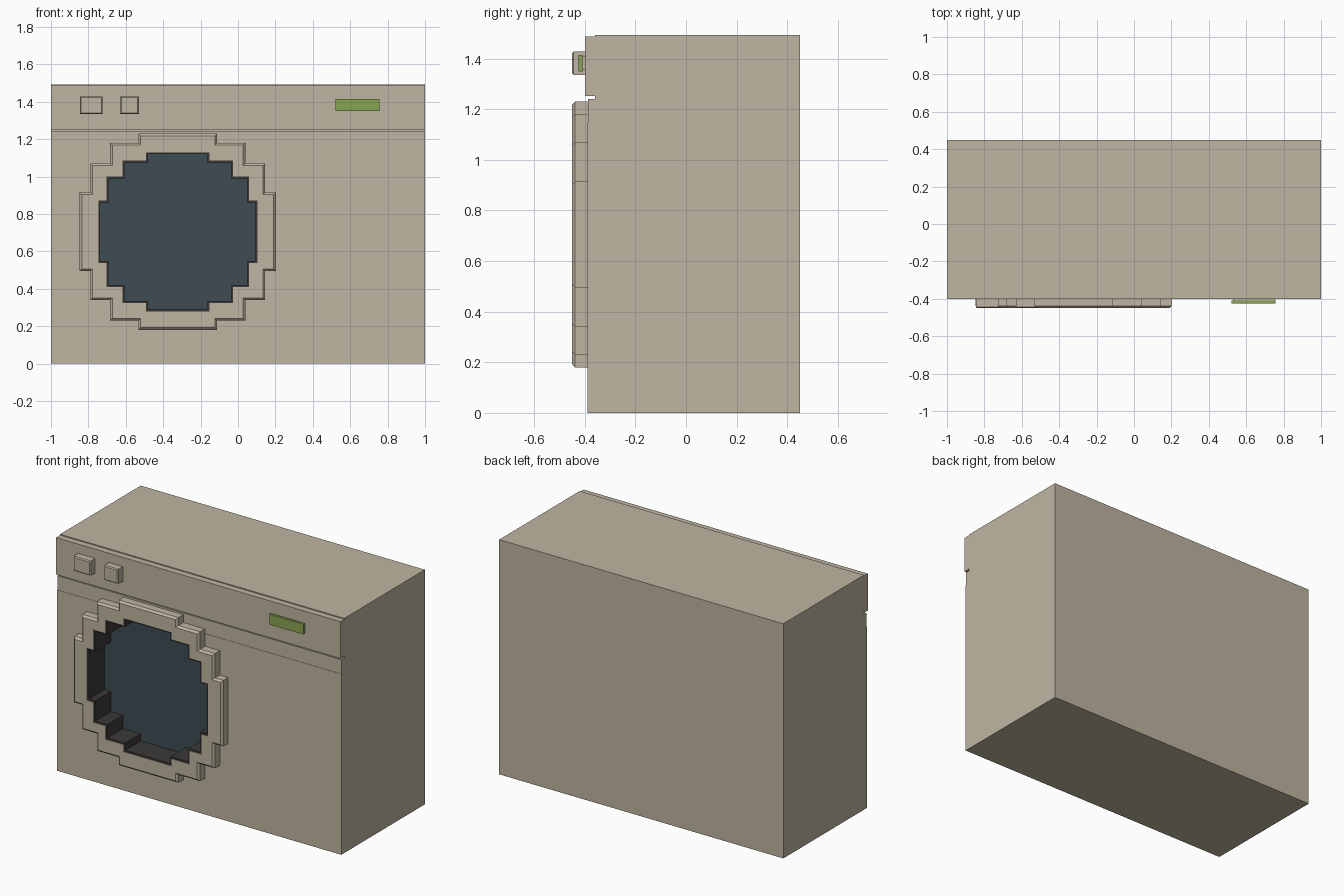
import bpy, bmesh

cube = bpy.data.objects.get("Cube")
if cube:
    bpy.data.objects.remove(cube, do_unlink=True)


def material(name, rgb):
    m = bpy.data.materials.new(name)
    m.use_nodes = True
    m.diffuse_color = (*rgb, 1)
    bsdf = next(n for n in m.node_tree.nodes if n.type == "BSDF_PRINCIPLED")
    bsdf.inputs["Base Color"].default_value = (*rgb, 1)
    return m


beige = material("beige enamel", (0.52, 0.46, 0.355))
glass = material("dark blue glass", (0.047, 0.07, 0.088))
rubber = material("dark rubber", (0.045, 0.04, 0.039))
green = material("green display", (0.25, 0.37, 0.085))


def finish(name, bm, *mats):
    bmesh.ops.recalc_face_normals(bm, faces=bm.faces[:])
    mesh = bpy.data.meshes.new(name)
    bm.to_mesh(mesh)
    bm.free()
    for m in mats:
        mesh.materials.append(m)
    obj = bpy.data.objects.new(name, mesh)
    bpy.context.collection.objects.link(obj)
    return obj


def rect(x0, x1, z0, z1):
    return [(x0, z0), (x1, z0), (x1, z1), (x0, z1)]


def stepped(corners, inset=0.0, cx=-0.322, cz=0.705):
    """Pixel-style round outline mirrored from one quarter of (width, height) corners."""
    quarter = []
    for i, (w, h) in enumerate(corners):
        quarter.append((w - inset, h - inset))
        if i + 1 < len(corners):
            quarter.append((corners[i + 1][0] - inset, h - inset))
    left = [(-x, z) for x, z in reversed(quarter)]
    top = quarter + left
    return [(cx + x, cz + z) for x, z in top + [(-x, -z) for x, z in top]]


def loop(bm, points, y):
    verts = [bm.verts.new((x, y, z)) for x, z in points]
    edges = [bm.edges.new((v, verts[i - 1])) for i, v in enumerate(verts)]
    return verts, edges


def bridge(bm, a, b):
    for i in range(len(a)):
        bm.faces.new((a[i - 1], a[i], b[i], b[i - 1]))


def prism(name, outer, y0, y1, mats, hole=None, pocket_y=None, front=None, chamfer=0.0):
    """Outline pushed along y, with an optional through hole or glazed pocket."""
    bm = bmesh.new()
    f_verts, f_edges = loop(bm, front or outer, y0)
    b_verts, b_edges = loop(bm, outer, y1)
    if front:
        mid = loop(bm, outer, y0 + chamfer)[0]
        bridge(bm, f_verts, mid)
        bridge(bm, mid, b_verts)
    else:
        bridge(bm, f_verts, b_verts)
    if hole:
        hf_verts, hf_edges = loop(bm, hole, y0)
        hb_verts, hb_edges = loop(bm, hole, y1 if pocket_y is None else pocket_y)
        bridge(bm, hf_verts, hb_verts)
        bmesh.ops.triangle_fill(bm, use_beauty=True, edges=f_edges + hf_edges)
        if pocket_y is None:
            bmesh.ops.triangle_fill(bm, use_beauty=True, edges=b_edges + hb_edges)
        else:
            bm.faces.new(b_verts)
            bm.faces.new(hb_verts).material_index = 1
    else:
        bm.faces.new(f_verts)
        bm.faces.new(b_verts)
    return finish(name, bm, *mats)


ring_steps = [(0.525, 0.21), (0.467, 0.365), (0.362, 0.475), (0.21, 0.525)]
hole_steps = [(0.425, 0.167), (0.38, 0.295), (0.295, 0.38), (0.17, 0.425)]
opening = stepped(hole_steps)

# Cabinet with a glazed pocket for the door
prism("cabinet", rect(-1, 1, 0, 1.493), -0.36, 0.45, [beige, glass],
      hole=opening, pocket_y=-0.29)

# Front skin, seam strip and control panel
prism("front_skin", rect(-1, 1, 0, 1.15), -0.39, -0.36, [beige], hole=opening)
prism("upper_strip", rect(-1, 1, 1.15, 1.24), -0.388, -0.36, [beige])
prism("control_panel", rect(-1, 1, 1.252, 1.487), -0.40, -0.36, [beige])

# Door ring with chamfered rim, and its dark gasket
prism("door_ring", stepped(ring_steps), -0.45, -0.39, [beige], hole=opening,
      front=stepped(ring_steps, 0.012), chamfer=0.012)
prism("door_gasket", opening, -0.446, -0.29, [rubber], hole=stepped(hole_steps, 0.01))

# Square knobs
for name, x0, x1 in (("left_knob", -0.845, -0.725), ("right_knob", -0.63, -0.53)):
    prism(name, rect(x0, x1, 1.335, 1.428), -0.45, -0.40, [beige],
          front=rect(x0 + 0.006, x1 - 0.006, 1.341, 1.422), chamfer=0.006)

# Display on a small backing plate
prism("display_backing", rect(0.53, 0.75, 1.357, 1.408), -0.41, -0.40, [beige])
prism("display", rect(0.52, 0.757, 1.35, 1.415), -0.425, -0.41, [green])
